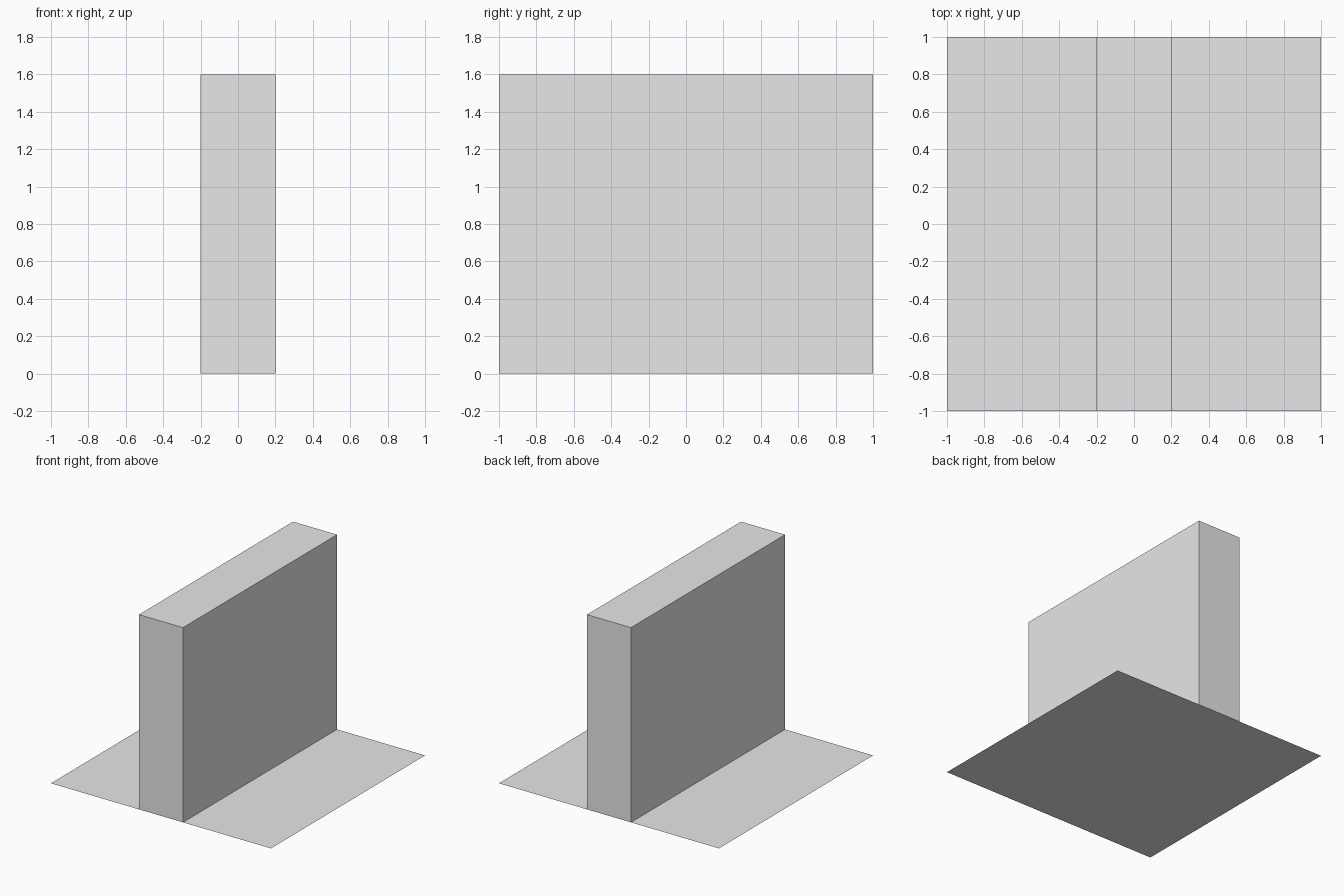
import bpy
import bmesh

# Remove the default object
cube = bpy.data.objects.get("Cube")
if cube:
    bpy.data.objects.remove(cube, do_unlink=True)

SIDE, WALL_WIDTH, WALL_HEIGHT = 2.0, 0.4, 1.6

# Plain grey material
grey = bpy.data.materials.new("plain grey")
grey.use_nodes = True
colour = (0.8, 0.8, 0.8, 1)
grey.diffuse_color = colour
grey.node_tree.nodes["Principled BSDF"].inputs["Base Color"].default_value = colour

# Thin square floor
bpy.ops.mesh.primitive_plane_add(size=SIDE)
floor = bpy.context.object
floor.name = "floor"
floor.data.materials.append(grey)

# Upright wall, open underneath where it meets the floor
bm = bmesh.new()
bmesh.ops.create_cube(bm, size=1)
bmesh.ops.scale(bm, vec=(WALL_WIDTH, SIDE, WALL_HEIGHT), verts=bm.verts)
bmesh.ops.translate(bm, vec=(0, 0, WALL_HEIGHT / 2), verts=bm.verts)
bm.normal_update()
underside = [f for f in bm.faces if f.normal.z < -0.5]
bmesh.ops.delete(bm, geom=underside, context="FACES_ONLY")
mesh = bpy.data.meshes.new("wall")
bm.to_mesh(mesh)
bm.free()
mesh.materials.append(grey)
wall = bpy.data.objects.new("wall", mesh)
bpy.context.collection.objects.link(wall)
